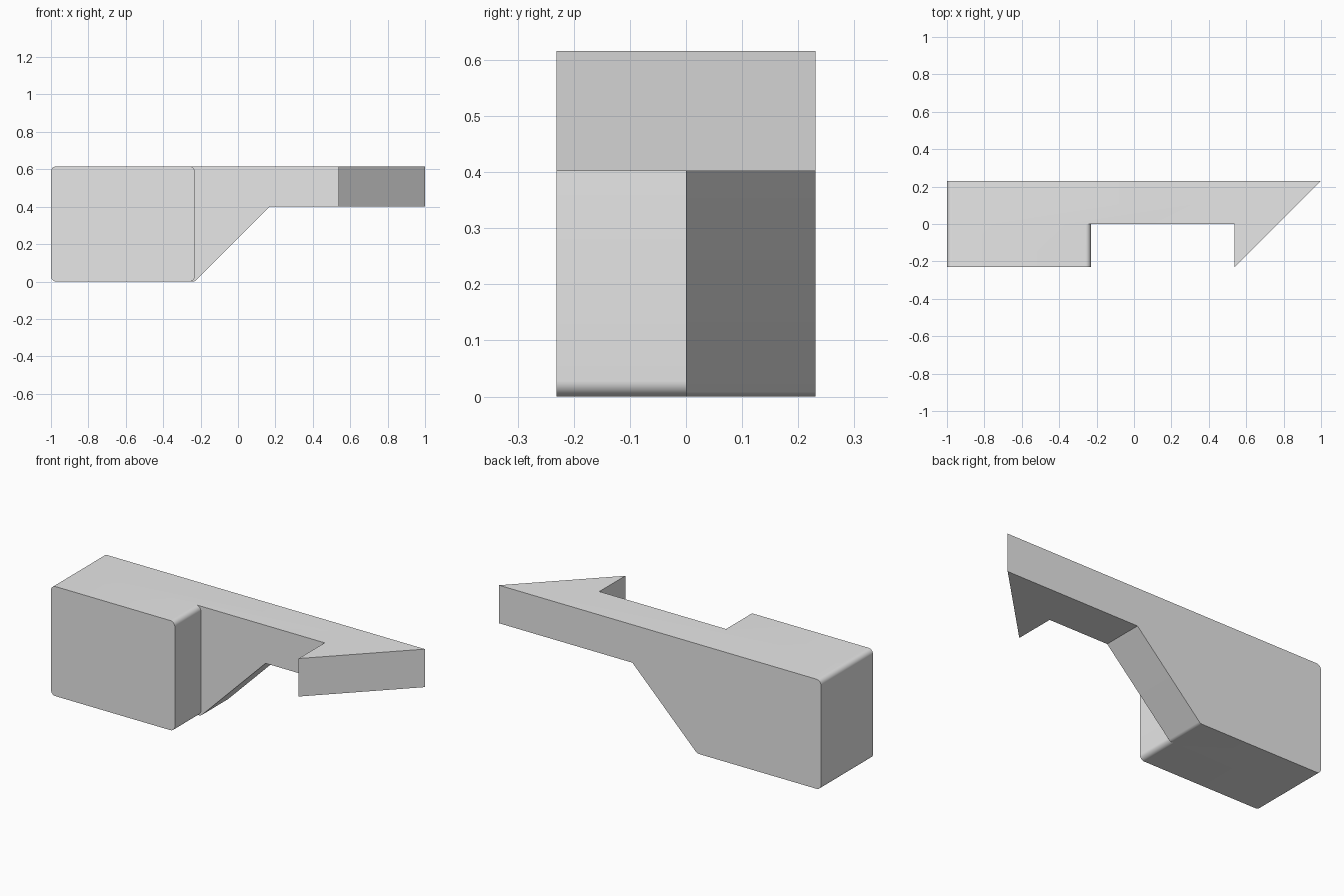
import bpy
import bmesh
import math

cube = bpy.data.objects.get("Cube")
if cube:
    bpy.data.objects.remove(cube, do_unlink=True)

# Main sizes, in units of one thirteenth of half the length
U = 1 / 13
HALF = 3 * U             # half the depth
TOP = 8 * U              # overall height
ARM = 0.402              # underside of the arm
BLOCK_X = -3 * U         # inner end of the block
BARB_X = 7 * U           # inner side of the barb
RADIUS = 0.028

grey = bpy.data.materials.new("light_grey")
grey.diffuse_color = (0.8, 0.8, 0.8, 1)
grey.use_nodes = True
grey.node_tree.nodes["Principled BSDF"].inputs["Base Color"].default_value = (0.8, 0.8, 0.8, 1)


def fillet(points, rounded, radius, steps=8):
    """Round the listed corners of an outline with arcs."""
    result = []
    for i, (px, py) in enumerate(points):
        if i not in rounded:
            result.append((px, py))
            continue
        ax, ay = points[i - 1]
        bx, by = points[(i + 1) % len(points)]
        la, lb = math.hypot(ax - px, ay - py), math.hypot(bx - px, by - py)
        ax, ay, bx, by = (ax - px) / la, (ay - py) / la, (bx - px) / lb, (by - py) / lb
        half = math.acos(ax * bx + ay * by) / 2
        mx, my = ax + bx, ay + by
        ml = math.hypot(mx, my)
        mx, my = mx / ml, my / ml
        cx, cy = px + mx * radius / math.sin(half), py + my * radius / math.sin(half)
        # Sweep about the direction from the arc centre to the corner
        side = 1 if mx * ay - my * ax < 0 else -1
        mid, sweep = math.atan2(-my, -mx), math.pi / 2 - half
        for k in range(steps + 1):
            a = mid + side * sweep * (1 - 2 * k / steps)
            result.append((cx + radius * math.cos(a), cy + radius * math.sin(a)))
    return result


def prism(name, outline, offset, place):
    """Extrude an outline by a vector; place maps 2D points to 3D."""
    bm = bmesh.new()
    face = bm.faces.new([bm.verts.new(place(a, b)) for a, b in outline])
    grown = bmesh.ops.extrude_face_region(bm, geom=[face])["geom"]
    bmesh.ops.translate(bm, vec=offset, verts=[v for v in grown if isinstance(v, bmesh.types.BMVert)])
    bmesh.ops.recalc_face_normals(bm, faces=bm.faces)
    mesh = bpy.data.meshes.new(name)
    bm.to_mesh(mesh)
    bm.free()
    mesh.materials.append(grey)
    obj = bpy.data.objects.new(name, mesh)
    bpy.context.collection.objects.link(obj)
    return obj


# Rear plate: block end, sloped web and long arm
plate_outline = fillet(
    [(-1, 0), (BLOCK_X, 0), (BLOCK_X + ARM, ARM), (1, ARM), (1, TOP), (-1, TOP)],
    (0, 1, 5), RADIUS)
body = prism("latch_body", plate_outline, (0, HALF, 0), lambda x, z: (x, 0, z))

# Slant the tip of the arm at 45 degrees
for v in body.data.vertices:
    if v.co.x > 0.99 and v.co.y < 0.01:
        v.co.x -= HALF

# Front block with rounded long edges
block_outline = fillet([(-1, 0), (BLOCK_X, 0), (BLOCK_X, TOP), (-1, TOP)], (0, 1, 2, 3), RADIUS)
block = prism("front_block", block_outline, (0, HALF, 0), lambda x, z: (x, -HALF, z))

# Hooked barb continuing the slanted tip
barb = prism("barb", [(BARB_X, -HALF), (BARB_X + HALF, 0), (BARB_X, 0)],
             (0, 0, TOP - ARM), lambda x, y: (x, y, ARM))

# Fuse the parts into one solid
bpy.context.view_layer.objects.active = body
for part in (block, barb):
    mod = body.modifiers.new("join", "BOOLEAN")
    mod.operation = "UNION"
    mod.solver = "EXACT"
    mod.object = part
    bpy.ops.object.modifier_apply(modifier=mod.name)
    bpy.data.objects.remove(part, do_unlink=True)

# Smooth rounded edges, keep the rest sharp
for obj in bpy.context.selected_objects:
    obj.select_set(False)
body.select_set(True)
bpy.ops.object.shade_smooth_by_angle(angle=math.radians(25))
